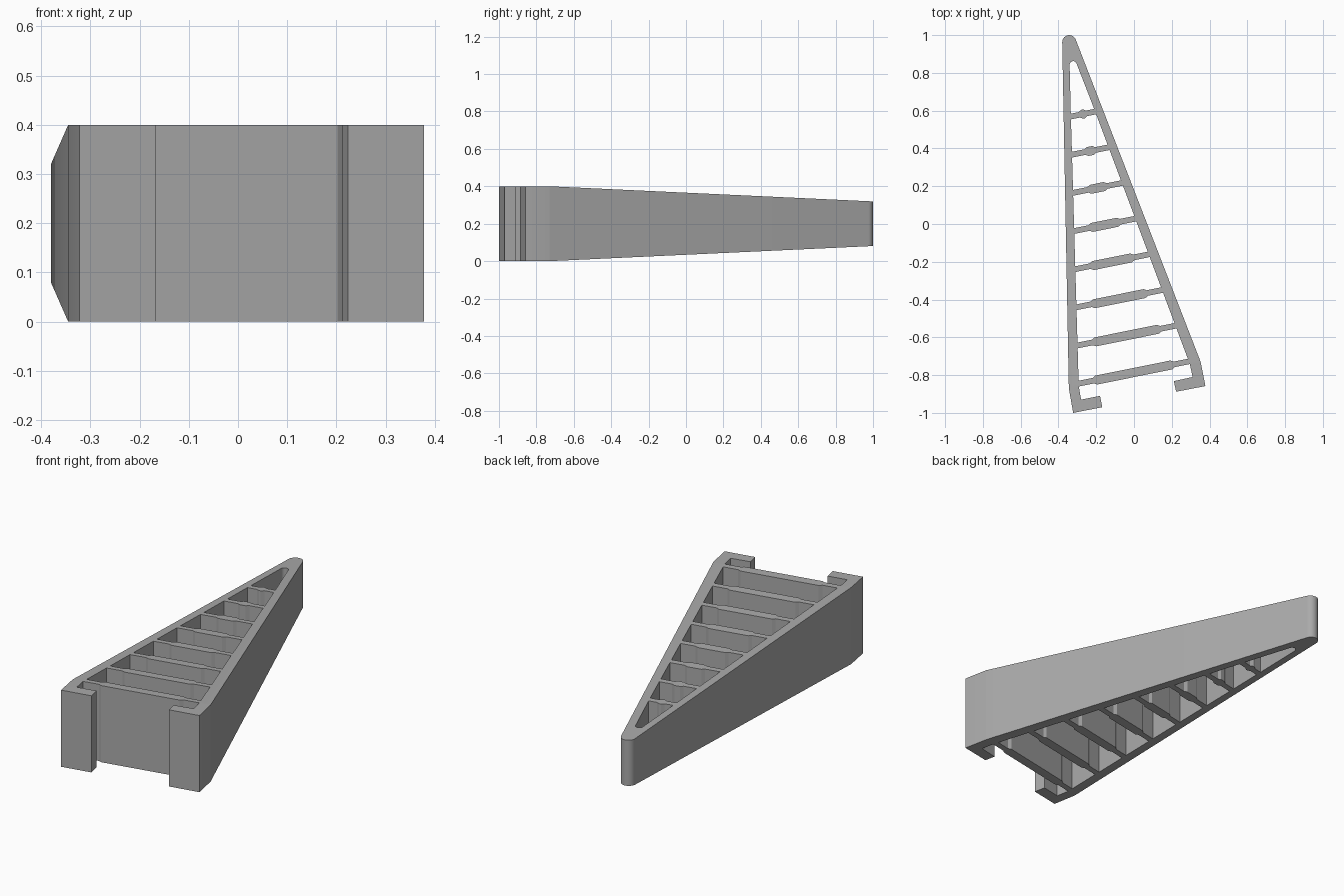
import bpy, bmesh, math
from mathutils import Vector, geometry

cube = bpy.data.objects.get("Cube")
if cube:
    bpy.data.objects.remove(cube)

HALF = 0.2                                   # half of the full height
TIP_HALF = 0.119                             # half of the height at the tip
TILT = math.atan2(0.14, 0.695)               # slant of the base and cross bars
ALONG = Vector((math.cos(TILT), math.sin(TILT), 0))
AXIS = Vector((-ALONG.y, ALONG.x, 0))        # direction from base to tip
BARS = 8

# Inner faces of the two long walls
LEFT = (Vector((-0.293, -0.84, 0)), Vector((-0.342, 0.84, 0)))
RIGHT = (Vector((0.285, -0.713, 0)), Vector((-0.303, 0.855, 0)))


def meet(point, wall):
    """Where a line through point, along the bars, crosses a wall."""
    return geometry.intersect_line_line(point, point + ALONG, *wall)[0]


def arc(cx, cy, r, start, end, steps):
    angles = [math.radians(start + (end - start) * i / steps) for i in range(steps + 1)]
    return [Vector((cx + r * math.cos(a), cy + r * math.sin(a), 0)) for a in angles]


def bar_edge(index, side):
    """One edge of a cross bar, left to right: thin necks, thick middle."""
    y = -0.845 + 0.202 * index
    t = (y - LEFT[0].y) / (LEFT[1].y - LEFT[0].y)
    centre = LEFT[0].lerp(LEFT[1], t)
    length = (meet(centre, RIGHT) - centre).length
    neck = min(0.08, 0.35 * length)
    thin, thick = AXIS * side * 0.015, AXIS * side * 0.024
    return [meet(centre + thin, LEFT),
            centre + ALONG * neck + thin,
            centre + ALONG * (neck + 0.015) + thick,
            centre + ALONG * (length - neck - 0.015) + thick,
            centre + ALONG * (length - neck) + thin,
            meet(centre + thin, RIGHT)]


# Outer outline: rounded tip, left wall, left hook, first bar, right hook
outline = arc(-0.343, 0.963, 0.037, 21, 181, 14)
outline += [Vector((x, y, 0)) for x, y in
            [(-0.345, -0.87), (-0.322, -1), (-0.168, -0.97), (-0.18, -0.91), (-0.28, -0.93)]]
outline += bar_edge(0, -1)
outline += [Vector((x, y, 0)) for x, y in
            [(0.31, -0.81), (0.211, -0.832), (0.223, -0.888), (0.378, -0.858), (0.353, -0.73)]]

# Openings between neighbouring bars, and the last one in the tip
loops = [outline]
for i in range(BARS):
    upper = (bar_edge(i + 1, -1) if i < BARS - 1
             else arc(-0.322, 0.843, 0.019, 180, 21, 8))
    loops.append(bar_edge(i, 1) + upper[::-1])

curve = bpy.data.curves.new("finger_profile", 'CURVE')
curve.dimensions = '2D'
curve.fill_mode = 'BOTH'
curve.extrude = HALF
for loop in loops:
    spline = curve.splines.new('POLY')
    spline.points.add(len(loop) - 1)
    for p, co in zip(spline.points, loop):
        p.co = (co.x, co.y, 0, 1)
    spline.use_cyclic_u = True
helper = bpy.data.objects.new("finger_profile", curve)
bpy.context.collection.objects.link(helper)
mesh = bpy.data.meshes.new_from_object(helper.evaluated_get(bpy.context.evaluated_depsgraph_get()))
bpy.data.objects.remove(helper)

# Taper the height from the wall bends to the tip
bm = bmesh.new()
bm.from_mesh(mesh)
bmesh.ops.remove_doubles(bm, verts=bm.verts, dist=0.0001)
bend = Vector((-0.345, -0.87, 0))
bmesh.ops.bisect_plane(bm, geom=bm.verts[:] + bm.edges[:] + bm.faces[:],
                       plane_co=bend, plane_no=AXIS, dist=0.0001)
reach = AXIS.dot(Vector((-0.343, 1, 0)) - bend)
for v in bm.verts:
    t = max(0, AXIS.dot(v.co - bend) / reach)
    v.co.z = HALF + v.co.z * (1 + t * (TIP_HALF / HALF - 1))
bmesh.ops.recalc_face_normals(bm, faces=bm.faces)
bm.to_mesh(mesh)
bm.free()

# Plain grey material
grey = bpy.data.materials.new("plain_grey")
grey.use_nodes = True
colour = (0.4, 0.4, 0.4, 1)
grey.diffuse_color = colour
grey.node_tree.nodes["Principled BSDF"].inputs["Base Color"].default_value = colour
mesh.materials.clear()
mesh.materials.append(grey)

finger = bpy.data.objects.new("ribbed_finger", mesh)
bpy.context.collection.objects.link(finger)
bpy.ops.object.select_all(action='DESELECT')
finger.select_set(True)
bpy.context.view_layer.objects.active = finger
bpy.ops.object.shade_smooth_by_angle(angle=math.radians(30))
